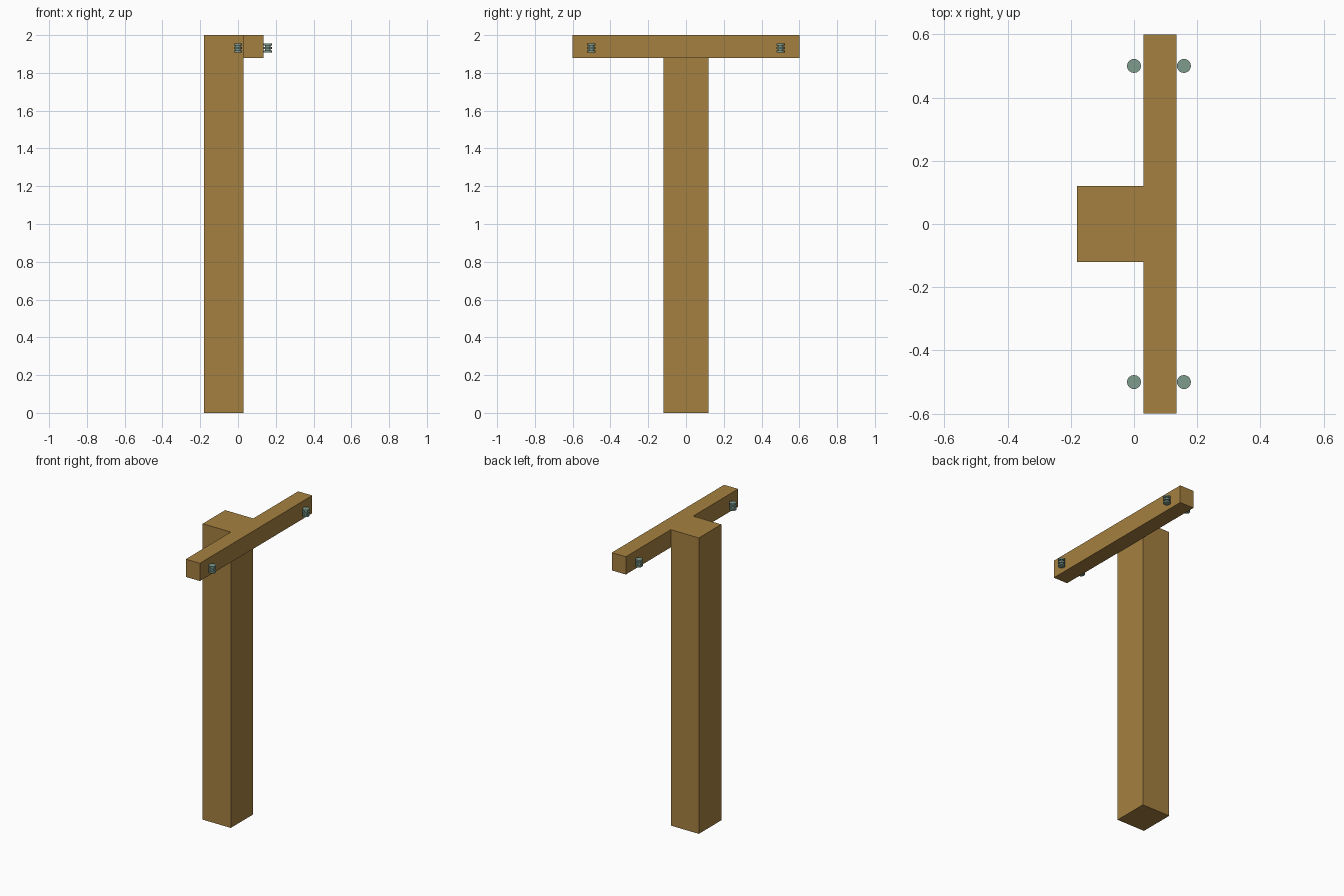
import bpy

cube = bpy.data.objects.get("Cube")
if cube:
    bpy.data.objects.remove(cube, do_unlink=True)


def material(name, rgb):
    m = bpy.data.materials.new(name)
    m.use_nodes = True
    m.diffuse_color = (*rgb, 1)
    m.node_tree.nodes["Principled BSDF"].inputs["Base Color"].default_value = (*rgb, 1)
    return m


wood = material("wood", (0.376, 0.216, 0.051))
glass = material("green glass", (0.21, 0.33, 0.27))


def box(name, low, high, mat):
    centre = [(a + b) / 2 for a, b in zip(low, high)]
    bpy.ops.mesh.primitive_cube_add(size=1, location=centre)
    ob = bpy.context.object
    ob.name = name
    ob.scale = [b - a for a, b in zip(low, high)]
    bpy.ops.object.transform_apply(location=False, rotation=False, scale=True)
    ob.data.materials.append(mat)


def disc(name, radius, depth, location):
    bpy.ops.mesh.primitive_cylinder_add(vertices=24, radius=radius, depth=depth, location=location)
    ob = bpy.context.object
    ob.name = name
    ob.data.materials.append(glass)
    bpy.ops.object.shade_smooth_by_angle()


# Post and crossbeam
box("post", (-0.18, -0.12, 0), (0.03, 0.12, 2), wood)
box("crossbeam", (0.03, -0.6, 1.88), (0.135, 0.6, 2), wood)

# Ribbed insulators on both sides of each beam end
for end, y in (("front", -0.5), ("back", 0.5)):
    for side, x in (("right", 0.0), ("left", 0.158)):
        name = f"{end}_{side}_insulator"
        disc(name + "_core", 0.014, 0.044, (x, y, 1.932))
        for i in range(3):
            disc(f"{name}_rib_{i + 1}", 0.022, 0.01, (x, y, 1.913 + 0.019 * i))
